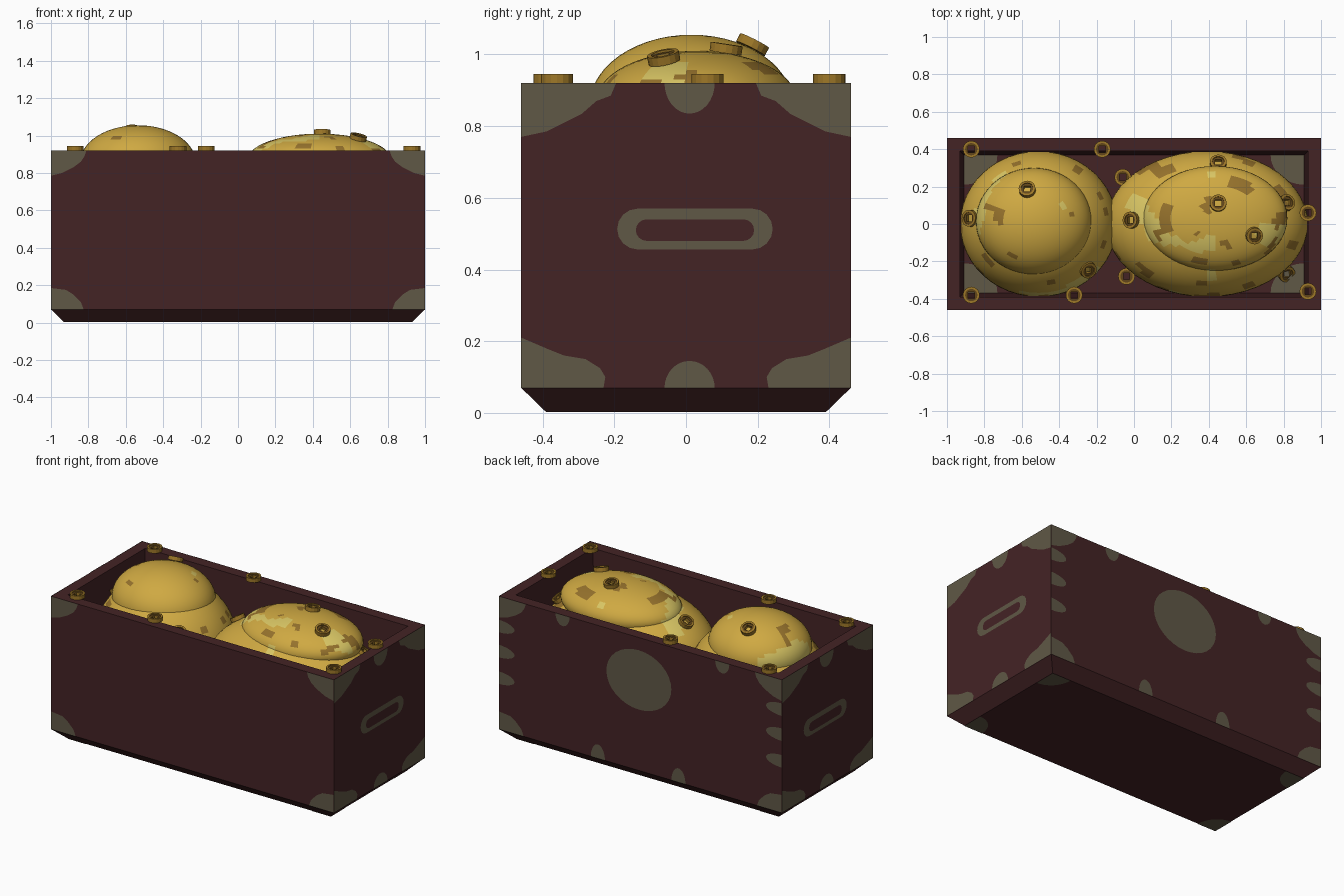
import bpy, bmesh, math
from mathutils import Vector, noise

cube = bpy.data.objects.get("Cube")
if cube:
    bpy.data.objects.remove(cube, do_unlink=True)


def material(name, rgb):
    lin = [((c / 255 + 0.055) / 1.055) ** 2.4 for c in rgb] + [1]
    m = bpy.data.materials.new(name)
    m.use_nodes = True
    m.diffuse_color = lin
    m.node_tree.nodes["Principled BSDF"].inputs["Base Color"].default_value = lin
    return m


RED = material("dark red wood", (68, 35, 37))
OLIVE = material("olive metal", (96, 88, 70))
GOLD = material("gold", (207, 169, 66))
PALE = material("pale gold", (217, 198, 100))
BROWN = material("brown gold", (150, 114, 44))
COIN = material("coin gold", (158, 120, 40))
COIN_DARK = material("coin recess", (98, 70, 26))


def finish(name, bm, mats, smooth=False):
    me = bpy.data.meshes.new(name)
    bm.to_mesh(me)
    bm.free()
    for m in mats:
        me.materials.append(m)
    ob = bpy.data.objects.new(name, me)
    bpy.context.collection.objects.link(ob)
    if smooth:
        for p in me.polygons:
            p.use_smooth = True
    return ob


def bridge(bm, a, b, mat=0):
    n = len(a)
    for i in range(n):
        f = bm.faces.new((a[i], a[(i + 1) % n], b[(i + 1) % n], b[i]))
        f.material_index = mat


# Open box: rectangular rings from the base, over the rim, to the inner floor
X, Y, TOP, FLOOR = 1.0, 0.46, 0.92, 0.1
bm = bmesh.new()
rings = []
for inset, z in ((0.07, 0.002), (0, 0.07), (0, TOP), (0.07, TOP), (0.09, FLOOR)):
    hx, hy = X - inset, Y - inset
    rings.append([bm.verts.new((sx * hx, sy * hy, z))
                  for sx, sy in ((-1, -1), (1, -1), (1, 1), (-1, 1))])
for a, b in zip(rings, rings[1:]):
    bridge(bm, a, b)
bm.faces.new(rings[0][::-1])
bm.faces.new(rings[-1])
bmesh.ops.recalc_face_normals(bm, faces=bm.faces)
finish("box", bm, [RED])

# Surfaces that carry thin painted plates: placement function and outward normal
SIDES = {
    "left": (lambda a, b, d: (X + d, a, b), (1, 0, 0)),
    "right": (lambda a, b, d: (-X - d, a, b), (-1, 0, 0)),
    "front": (lambda a, b, d: (a, -Y - d, b), (0, -1, 0)),
    "back": (lambda a, b, d: (a, Y + d, b), (0, 1, 0)),
    "base": (lambda a, b, d: (a, b, 0.002 - d), (0, 0, -1)),
    "floor": (lambda a, b, d: (a, b, FLOOR + d), (0, 0, 1)),
}


def plate(part, side, pts, mat=OLIVE, lift=0.002):
    place, normal = SIDES[side]
    bm = bmesh.new()
    f = bm.faces.new([bm.verts.new(place(a, b, lift)) for a, b in pts])
    f.normal_update()
    if f.normal.dot(Vector(normal)) < 0:
        f.normal_flip()
    finish(side + "_" + part, bm, [mat])


def arc(cx, cy, rx, ry, start=0, end=360, n=16):
    angles = [math.radians(start + (end - start) * i / n) for i in range(n + 1)]
    if end - start == 360:
        angles.pop()
    return [(cx + rx * math.cos(t), cy + ry * math.sin(t)) for t in angles]


def stadium(cx, cy, half, r):
    return arc(cx + half - r, cy, r, r, -90, 90, 8) + arc(cx - half + r, cy, r, r, 90, 270, 8)


# Corner fittings: offsets from the corner as (along, inward)
END_TOP = [(0, 0), (0, .15), (.07, .135), (.12, .11), (.17, .085), (.21, .05), (.25, .035), (.265, 0)]
END_LOW = [(0, 0), (0, .14), (.07, .11), (.12, .09), (.18, .08), (.22, .055), (.235, .03), (.23, 0)]
LONG_TOP = [(0, 0), (0, .135), (.06, .12), (.12, .09), (.16, .06), (.18, .03), (.19, 0)]
LONG_LOW = [(0, 0), (0, .115), (.08, .105), (.12, .08), (.16, .04), (.175, 0)]


def corners(side, half, upper, lower):
    for s in (-1, 1):
        plate("upper_corner", side, [(s * (half - a), TOP - b) for a, b in upper])
        plate("lower_corner", side, [(s * (half - a), 0.07 + b) for a, b in lower])


for side in ("left", "right"):
    corners(side, Y, END_TOP, END_LOW)
    plate("upper_tab", side, arc(0.01, TOP, 0.07, 0.085, 180, 359.9))
    plate("lower_tab", side, arc(0.01, 0.07, 0.07, 0.075, 0, 180))
    plate("handle", side, stadium(0.025, 0.513, 0.217, 0.057))
    plate("handle_slot", side, stadium(0.025, 0.51, 0.165, 0.03), RED, 0.004)
for side in ("front", "back"):
    corners(side, X, LONG_TOP, LONG_LOW)

# Back emblem disc and edge tabs
plate("disc", "back", arc(0.01, 0.65, 0.23, 0.19, n=32))
for x in (0.55, -0.58):
    plate("upper_tab", "back", arc(x, TOP, 0.05, 0.07, 180, 359.9))
for x in (0.3, -0.27):
    plate("lower_tab", "back", arc(x, 0.07, 0.05, 0.09, 0, 180))
for z in (0.73, 0.57, 0.40):
    plate("edge_tab", "back", arc(-X, z, 0.11, 0.04, -90, 90))
    plate("edge_tab", "back", arc(X, z, 0.11, 0.04, 90, 270))

# Corner fittings under the base and on the inner floor
for sx in (-1, 1):
    for sy in (-1, 1):
        for side, inset, rx, ry in (("base", 0.07, 0.13, 0.14), ("floor", 0.09, 0.18, 0.16)):
            cx, cy = sx * (X - inset), sy * (Y - inset)
            plate("corner", side, [(cx, cy)] + arc(cx, cy, -sx * rx, -sy * ry, 0, 90, 8))

# Gold heaps: a wide mound with a raised cap on each, (centre, radii)
DOMES = {
    "left_heap": ((-0.51, 0, 0.62), (0.42, 0.39, 0.36)),
    "left_heap_cap": ((-0.535, 0.015, 0.855), (0.31, 0.285, 0.2)),
    "right_heap": ((0.39, 0, 0.65), (0.54, 0.39, 0.30)),
    "right_heap_cap": ((0.435, 0.03, 0.87), (0.385, 0.28, 0.14)),
}
for name, (c, r) in DOMES.items():
    bm = bmesh.new()
    bmesh.ops.create_uvsphere(bm, u_segments=48, v_segments=28, radius=1)
    for v in bm.verts:
        depth = r[2] if v.co.z > 0 or "cap" in name else c[2] - FLOOR - 0.01
        v.co = (c[0] + v.co.x * r[0], c[1] + v.co.y * r[1], c[2] + v.co.z * depth)
    # tarnished patches and worn pale patches
    for f in bm.faces:
        p = f.calc_center_median()
        tarnish = noise.noise(p * 9) + 0.12 * (p.x > 0)
        shine = noise.noise(p * 5 + Vector((7, 3, 1)))
        f.material_index = 2 if tarnish > 0.48 else 1 if shine > 0.42 else 0
    finish(name, bm, [GOLD, PALE, BROWN], True)


def heap_height(x, y):
    best = FLOOR
    for c, r in DOMES.values():
        k = 1 - ((x - c[0]) / r[0]) ** 2 - ((y - c[1]) / r[1]) ** 2
        if k > 0:
            best = max(best, c[2] + r[2] * math.sqrt(k))
    return best


def coin(name, pos, normal):
    n, bm = 16, bmesh.new()
    turn = Vector((0, 0, 1)).rotation_difference(normal)

    def ring(radius, z, square=False):
        out = []
        for i in range(n):
            t = math.tau * i / n
            c, s = math.cos(t), math.sin(t)
            k = radius / max(abs(c), abs(s)) if square else radius
            out.append(bm.verts.new(turn @ Vector((c * k, s * k, z)) + pos))
        return out

    loops = [ring(0.045, 0), ring(0.045, 0.025), ring(0.033, 0.025),
             ring(0.033, 0.019), ring(0.017, 0.019, True), ring(0.017, 0, True)]
    for i, a in enumerate(loops):
        bridge(bm, a, loops[(i + 1) % len(loops)], 1 if i == 3 else 0)
    bmesh.ops.recalc_face_normals(bm, faces=bm.faces)
    finish(name, bm, [COIN, COIN_DARK])


# Coins lying on the rim
for x, y in ((-.87, .4), (-.17, .4), (-.87, -.38), (-.32, -.38), (.93, .06), (.93, -.36)):
    coin("rim_coin", Vector((x, y, TOP)), Vector((0, 0, 1)))

# Coins resting on the heaps, tilted with the slope
for x, y in ((-.57, .18), (-.87, .03), (-.25, -.24), (-.06, .25), (-.01, .02), (-.04, -.28),
             (.45, .32), (.45, .11), (.64, -.06), (.81, .11), (.81, -.26)):
    e = 0.03
    slope = Vector((heap_height(x - e, y) - heap_height(x + e, y),
                    heap_height(x, y - e) - heap_height(x, y + e), 0)) / (2 * e)
    if slope.length > 0.7:
        slope *= 0.7 / slope.length
    coin("heap_coin", Vector((x, y, heap_height(x, y))), (slope + Vector((0, 0, 1))).normalized())
